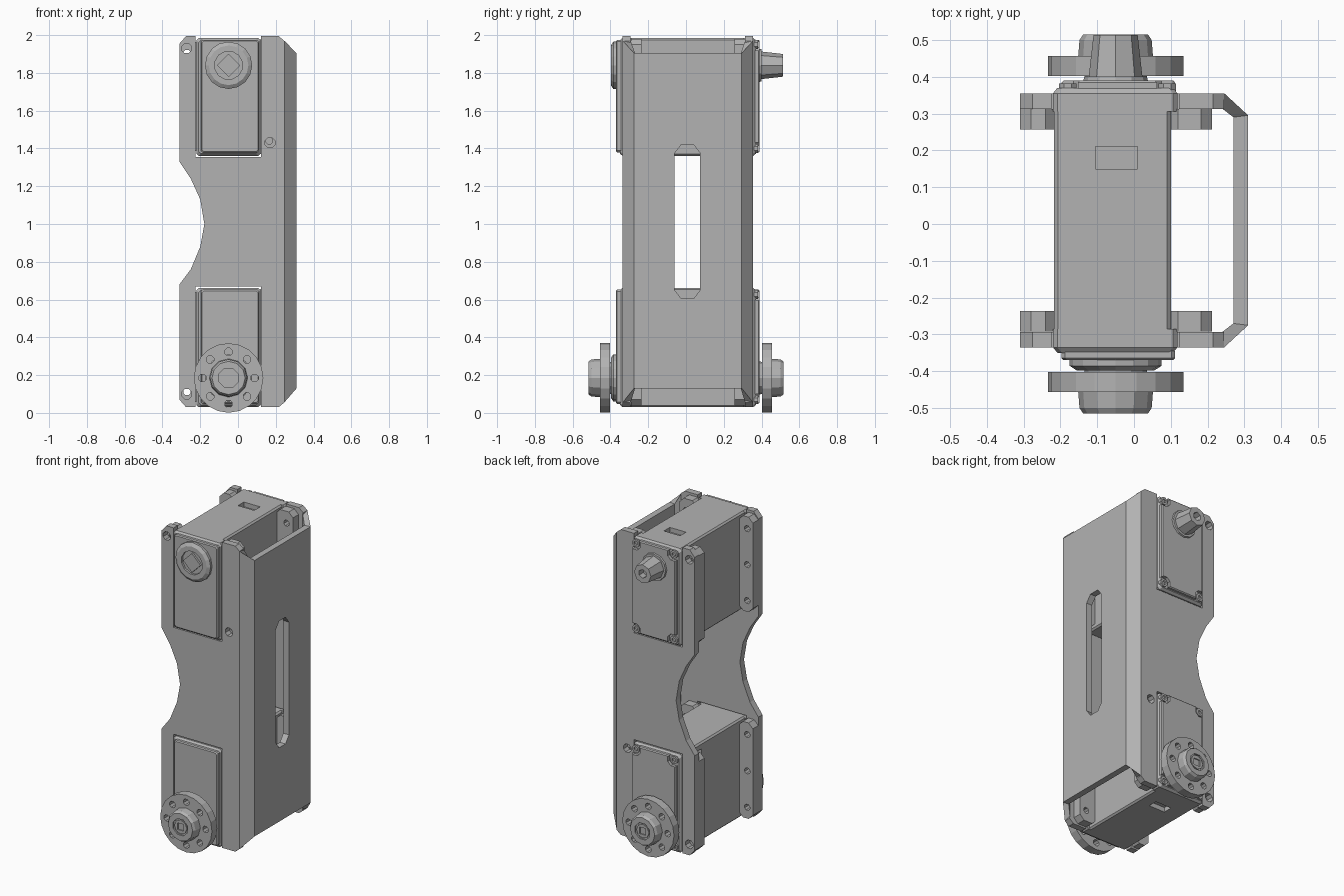
import bpy, bmesh, math
from mathutils import Matrix, Vector

if "Cube" in bpy.data.objects:
    bpy.data.objects.remove(bpy.data.objects["Cube"])

grey = bpy.data.materials.new("metal grey")
grey.diffuse_color = (0.45, 0.45, 0.45, 1)
grey.use_nodes = True
grey.node_tree.nodes["Principled BSDF"].inputs["Base Color"].default_value = grey.diffuse_color
YC = 0.01          # mid plane of the bracket
AX = -0.05         # x of both servo axles


def finish(name, bm):
    bmesh.ops.recalc_face_normals(bm, faces=bm.faces)
    me = bpy.data.meshes.new(name)
    bm.to_mesh(me)
    bm.free()
    me.materials.append(grey)
    ob = bpy.data.objects.new(name, me)
    bpy.context.collection.objects.link(ob)
    return ob


def loft(name, rings):
    """Solid through matching rings of 3D points."""
    bm = bmesh.new()
    vs = [[bm.verts.new(p) for p in r] for r in rings]
    n = len(vs[0])
    for a, b in zip(vs, vs[1:]):
        for i in range(n):
            bm.faces.new((a[i], a[(i + 1) % n], b[(i + 1) % n], b[i]))
    bm.faces.new(vs[0])
    bm.faces.new(vs[-1])
    return finish(name, bm)


def prism_y(name, pts, y0, y1):
    return loft(name, [[(x, y, z) for x, z in pts] for y in (y0, y1)])


def prism_x(name, pts, x0, x1):
    return loft(name, [[(x, y, z) for y, z in pts] for x in (x0, x1)])


def turned(name, x, z, profile, sides, turn=0.0):
    """Stack of (y, radius) rings around an axis along y."""
    angs = [2 * math.pi * (i + turn) / sides for i in range(sides)]
    return loft(name, [[(x + r * math.cos(a), y, z + r * math.sin(a)) for a in angs]
                       for y, r in profile])


def rect(x0, x1, z0, z1, c=0.0):
    if not c:
        return [(x0, z0), (x1, z0), (x1, z1), (x0, z1)]
    return [(x0 + c, z0), (x1 - c, z0), (x1, z0 + c), (x1, z1 - c),
            (x1 - c, z1), (x0 + c, z1), (x0, z1 - c), (x0, z0 + c)]


def box(name, x0, x1, y0, y1, z0, z1, bevel=0.0):
    ob = prism_y(name, rect(x0, x1, z0, z1), y0, y1)
    if bevel:
        bm = bmesh.new()
        bm.from_mesh(ob.data)
        bmesh.ops.bevel(bm, geom=bm.edges[:], offset=bevel, segments=1, affect='EDGES')
        bm.to_mesh(ob.data)
        bm.free()
    return ob


def cut(ob, cutters):
    for c in cutters:
        m = ob.modifiers.new("cut", 'BOOLEAN')
        m.operation, m.object, m.solver = 'DIFFERENCE', c, 'EXACT'
        bpy.context.view_layer.objects.active = ob
        bpy.ops.object.modifier_apply(modifier=m.name)
        bpy.data.objects.remove(c)


def drill(x, z, r, y0, y1, sides=8):
    return turned("drill", x, z, [(y0, r), (y1, r)], sides, 0.5)


# Bracket side plates with the waist notch, servo windows and holes
notch = [(-0.31, 1.33), (-0.25, 1.24), (-0.2, 1.13), (-0.178, 1.0),
         (-0.2, 0.88), (-0.25, 0.76), (-0.31, 0.68)]
outline = notch + [(-0.31, 0.07), (-0.275, 0.03), (0.215, 0.03), (0.245, 0.055),
                   (0.245, 1.97), (0.215, 1.995), (-0.275, 1.995), (-0.31, 1.955)]
for side, name, hole_z in ((-1, "front", 1.43), (1, "back", 0.6)):
    a, b = YC + side * 0.303, YC + side * 0.345
    plate = prism_y(name + "_side_plate", outline, a, b)
    cut(plate, [box("window", -0.224, 0.122, -0.5, 0.5, z0, z1)
                for z0, z1 in ((-0.1, 0.668), (1.355, 2.1))])
    cut(plate, [drill(x, z, 0.028, -0.5, 0.5)
                for x, z in ((-0.272, 0.1), (-0.272, 1.93), (0.17, hole_z))])
    # Slanted bend joining the side plate to the spine plate
    o, s = YC + side * 0.345, YC + side * 0.285
    i = YC + side * 0.303
    loft(name + "_bend", [
        [(0.245, o, z0), (0.31, s, z1), (0.27, s - side * 0.005, z1), (0.24, i, z0)]
        for z0, z1 in ((0.055, 0.13), (1.97, 1.905))])

# Spine plate with long rounded slot
spine = box("spine_plate", 0.27, 0.31, YC - 0.285, YC + 0.285, 0.13, 1.905)
slot = [(-0.06, 0.65), (-0.025, 0.605), (0.04, 0.605), (0.075, 0.65),
        (0.075, 1.375), (0.04, 1.42), (-0.025, 1.42), (-0.06, 1.375)]
cut(spine, [prism_x("slot", slot, 0.2, 0.4)])


def servo(name, z0, z1, axle, outer):
    # Body with cable sockets
    body = box(name + "_servo_body", -0.217, 0.1, YC - 0.32, YC + 0.32, z0, z1, 0.01)
    side_z = z1 - 0.4 if outer > 1 else z1 - 0.1
    cut(body, [box("socket", -0.105, 0.01, 0.15, 0.21, outer - 0.03, outer + 0.03),
               box("socket", -0.25, -0.185, 0.15, 0.21, side_z - 0.06, side_z + 0.06)])
    for side, end in ((-1, "front"), (1, "back")):
        y = lambda d: YC + side * d
        # End block, screwed cover and mounting ears
        block = loft(f"{name}_{end}_end_block", [
            [(px, y(d), pz) for px, pz in rect(-0.22 + k, 0.118 - k, z0 + k, z1 - k, 0.012)]
            for d, k in ((0.295, 0), (0.345, 0), (0.36, 0.012))])
        cover = loft(f"{name}_{end}_cover", [
            [(px, y(d), pz) for px, pz in rect(-0.197 + k, 0.112 - k, z0 + 0.018 + k, z1 - 0.01 - k, 0.01)]
            for d, k in ((0.355, 0), (0.374, 0), (0.38, 0.006))])
        if side > 0:
            corners = [(px, pz) for px in (-0.18, 0.09) for pz in (z0 + 0.04, z1 - 0.035)]
            cut(cover, [drill(px, pz, 0.04, 0.3, 0.5) for px, pz in corners])
            for k, (px, pz) in enumerate(corners):
                screw = turned(f"{name}_cover_screw_{k}", px, pz,
                               [(y(0.35), 0.026), (y(0.372), 0.026)], 8, 0.5)
                cut(screw, [drill(px, pz, 0.013, y(0.362), 0.5, 6)])
        for x0, x1, hx in ((-0.31, -0.21, -0.27), (0.09, 0.212, 0.165)):
            ear = prism_y(f"{name}_{end}_ear", rect(x0, x1, z0 + 0.01, z1 - 0.005, 0.03),
                          y(0.246), y(0.302))
            cut(ear, [drill(hx, z0 + (z1 - z0) * f, 0.02, -0.5, 0.5) for f in (0.13, 0.5, 0.87)])
    # Idler washer at the front
    washer = turned(name + "_idler_washer", AX, axle,
                    [(-0.365, 0.125), (-0.385, 0.125), (-0.398, 0.105)], 16)
    cut(washer, [drill(AX, axle, 0.075, -0.385, -0.5, 12)])
    turned(name + "_idler_pin", AX, axle, [(-0.37, 0.062), (-0.398, 0.062)], 4)
    turned(name + "_output_collar", AX, axle, [(0.38, 0.09), (0.4, 0.085)], 12)


servo("lower", 0.03, 0.662, 0.185, 0.03)
servo("upper", 1.36, 1.985, 1.84, 1.985)

# Round horns on both ends of the lower axle
for side, name in ((-1, "front"), (1, "back")):
    z = 0.185
    horn = turned(name + "_horn_disc", AX, z,
                  [(side * 0.402, 0.184), (side * 0.456, 0.184)], 20)
    cut(horn, [drill(AX + 0.138 * math.cos(k * math.pi / 4), z + 0.138 * math.sin(k * math.pi / 4),
                     0.021, -0.6, 0.6) for k in range(8)])
    hub = turned(name + "_horn_hub", AX, z,
                 [(side * 0.45, 0.102), (side * 0.5, 0.098), (side * 0.515, 0.088)], 12)
    cut(hub, [drill(AX, z, 0.055, side * 0.505, side * 0.6, 8)])
    screw = turned(name + "_hub_screw", AX, z, [(side * 0.49, 0.045), (side * 0.512, 0.045)], 8)
    cut(screw, [drill(AX, z, 0.03, side * 0.495, side * 0.6, 4)])
    turned(name + "_horn_shaft", AX, z, [(side * 0.37, 0.085), (side * 0.41, 0.085)], 12)

# Bare tapered output shaft on the upper axle
shaft = turned("upper_output_shaft", AX, 1.84, [(0.39, 0.074), (0.513, 0.06)], 8)
cut(shaft, [drill(AX, 1.84, 0.028, 0.47, 0.6, 6)])
